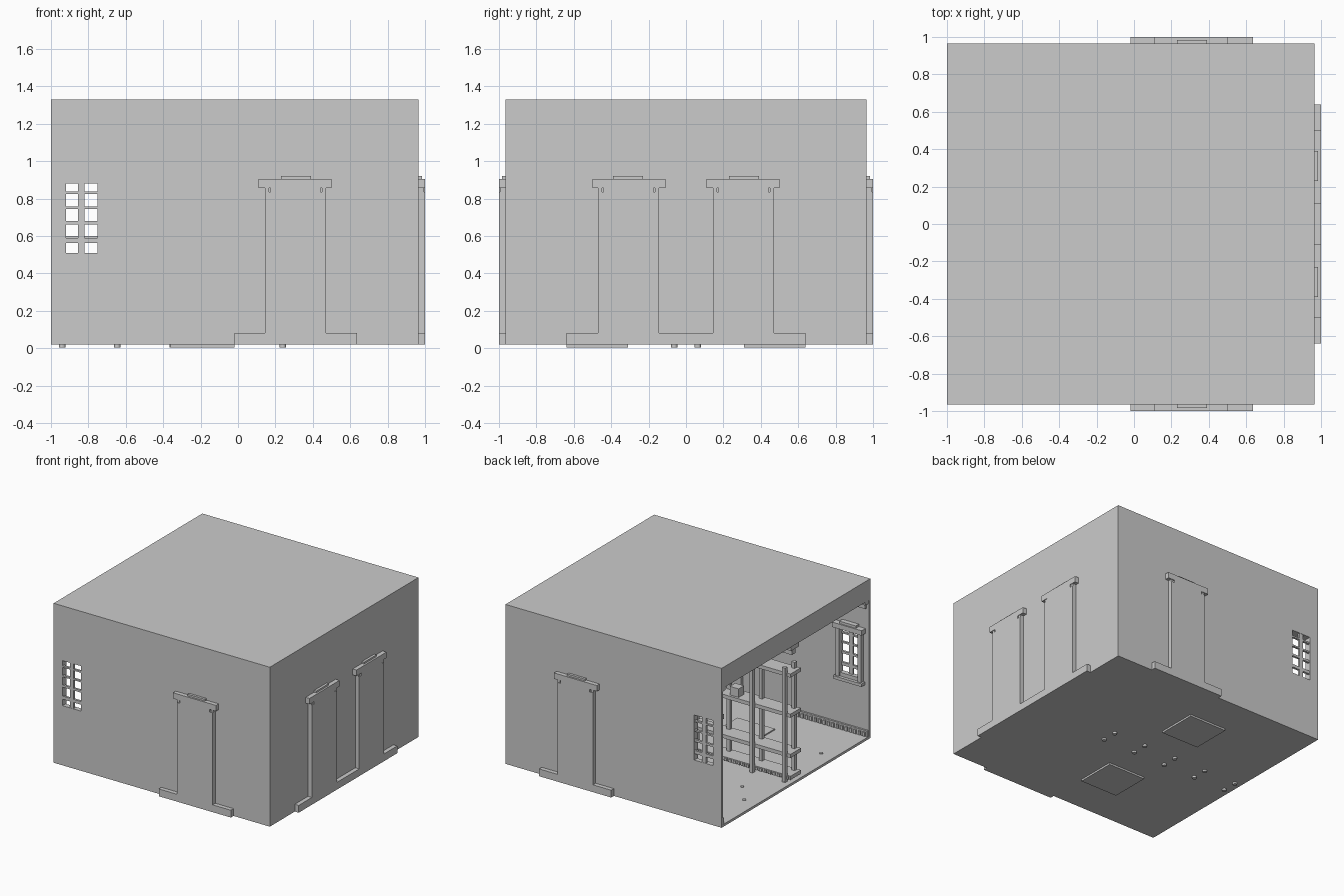
import bpy, bmesh
from mathutils import Matrix, Vector

if "Cube" in bpy.data.objects:
    bpy.data.objects.remove(bpy.data.objects["Cube"])


def boxes(name, spans):
    """One object out of (x0, x1, y0, y1, z0, z1) blocks."""
    bm = bmesh.new()
    for x0, x1, y0, y1, z0, z1 in spans:
        m = Matrix.Translation(((x0 + x1) / 2, (y0 + y1) / 2, (z0 + z1) / 2))
        m = m @ Matrix.Diagonal((abs(x1 - x0), abs(y1 - y0), abs(z1 - z0), 1))
        bmesh.ops.create_cube(bm, size=1, matrix=m)
    me = bpy.data.meshes.new(name)
    bm.to_mesh(me)
    bm.free()
    ob = bpy.data.objects.new(name, me)
    bpy.context.collection.objects.link(ob)
    return ob


def discs(name, points, r, z0, z1):
    bm = bmesh.new()
    for x, y in points:
        bmesh.ops.create_cone(bm, cap_ends=True, segments=16, radius1=r, radius2=r,
                              depth=z1 - z0, matrix=Matrix.Translation((x, y, (z0 + z1) / 2)))
    me = bpy.data.meshes.new(name)
    bm.to_mesh(me)
    bm.free()
    ob = bpy.data.objects.new(name, me)
    bpy.context.collection.objects.link(ob)
    return ob


def flip(spans):
    return [(a, b, -d, -c, e, f) for a, b, c, d, e, f in spans]


W, T = 0.965, 0.02       # outer wall plane, wall thickness
CEIL = 1.16

# Shell: floor, thick roof, end wall and two side walls, open toward -x
shell = boxes("room_shell", [(-1, W, -W, W, 0.02, 1.33)])
hollow = boxes("hollow_cutter", [(-1.2, W - T, -W + T, W - T, 0.04, CEIL)])
holes = boxes("window_cutter", [(-0.92, -0.75, -1.2, 1.2, 0.51, 0.88)])
for cutter in (hollow, holes):
    mod = shell.modifiers.new(cutter.name, "BOOLEAN")
    mod.operation = "DIFFERENCE"
    mod.object = cutter
    mod.solver = "EXACT"
    cutter.hide_render = True
    cutter.hide_viewport = True
    cutter.display_type = "WIRE"

# Window: bars in the opening, plus inner frame, sill and head
yi = W - T
bars = [(-0.855, -0.82, yi, W - 0.002, 0.51, 0.88)]
for z, h in ((0.575, 0.026), (0.67, 0.018), (0.752, 0.013), (0.83, 0.013)):
    bars.append((-0.92, -0.75, yi, W - 0.002, z - h / 2, z + h / 2))
frame = [(-0.95, -0.92, 0.915, yi, 0.48, 0.89),
         (-0.75, -0.72, 0.915, yi, 0.48, 0.89),
         (-0.92, -0.75, 0.925, yi, 0.48, 0.51),
         (-0.965, -0.705, 0.90, yi, 0.455, 0.48),
         (-0.97, -0.70, 0.895, yi, 0.88, 0.92),
         (-0.91, -0.76, 0.905, yi, 0.92, 0.94)]

# Doorway: flush panel, skirting, head, cap and little brackets, through the wall
door_in, door_out = 0.92, 1.0
door = [(0.145, 0.47, door_in, door_out, 0.02, 0.835),
        (0.175, 0.44, door_in, door_out, 0.835, 0.857),
        (0.145, 0.165, door_in, 0.995, 0.835, 0.857),
        (0.45, 0.47, door_in, 0.995, 0.835, 0.857),
        (0.11, 0.50, door_in - 0.01, door_out, 0.857, 0.905),
        (0.23, 0.39, door_in, 0.985, 0.905, 0.92)]
skirt = [(-0.02, 0.145, door_in, door_out, 0.02, 0.08),
         (0.47, 0.635, door_in, door_out, 0.02, 0.08)]

# Inside skirting with teeth and a cornice along each side wall
trim = [(-0.995, W - T, 0.93, yi, 0.04, 0.09),
        (-0.995, W - T, 0.905, yi, CEIL - 0.03, CEIL),
        (-0.98, W - T, 0.925, yi, CEIL - 0.07, CEIL - 0.03)]
teeth = [(-0.98 + i * 0.04, -0.96 + i * 0.04, 0.918, 0.93, 0.045, 0.078) for i in range(48)]

for side, f in (("back", lambda s: s), ("front", flip)):
    boxes(side + "_window_bars", f(bars))
    boxes(side + "_window_frame", f(frame))
    boxes(side + "_door", f(door + skirt))
    boxes(side + "_trim", f(trim))
    boxes(side + "_trim_teeth", f(teeth))

# Two doorways in the end wall: swap x and y of the side door
turned = [(c, d, a, b, e, f) for a, b, c, d, e, f in door]
outer_skirt = [(door_in, door_out, 0.47, 0.64, 0.02, 0.08)]
boxes("end_door_back", turned + outer_skirt)
boxes("end_door_front", flip(turned + outer_skirt))
boxes("end_middle_skirt", [(door_in, door_out, -0.145, 0.145, 0.02, 0.08)])
boxes("end_trim", [(0.93, yi, -yi, yi, 0.04, 0.09),
                   (0.905, yi, -yi, yi, CEIL - 0.03, CEIL)])

# Ceiling beam along the middle
boxes("ceiling_beam", [(-0.99, yi, -0.05, 0.05, CEIL - 0.04, CEIL),
                       (-0.98, yi, -0.025, 0.025, CEIL - 0.085, CEIL - 0.04)])

# Central rack: paired posts on round feet with four long shelves
xs = [-0.94 + 0.295 * i for i in range(5)]
feet = [(x, s * 0.062) for x in xs for s in (-1, 1)]
discs("rack_feet", feet, 0.017, 0.005, 0.045)
boxes("rack_posts", [(x - 0.015, x + 0.015, y - 0.015, y + 0.015, 0.04, 0.98) for x, y in feet])
boxes("rack_shelves", [(-0.985, 0.285, -0.085, 0.05, z - 0.03, z) for z in (0.09, 0.27, 0.60, 0.93)])
boxes("rack_base_teeth", [(-0.97 + i * 0.04, -0.95 + i * 0.04, 0.05, 0.06, 0.062, 0.086)
                          for i in range(31)])
boxes("shelf_box", [(-0.50, -0.42, -0.04, 0.03, 0.60, 0.67)])

# Square floor plates that show under the floor, and floor studs
plates = [(-0.36, -0.02, 0.31, 0.64, 0.005, 0.05)]
boxes("floor_plates", plates + flip(plates))
studs = [(x, s * y) for x, y in ((-0.88, 0.50), (-0.735, 0.32)) for s in (-1, 1)]
discs("floor_studs", studs, 0.014, 0.03, 0.046)
